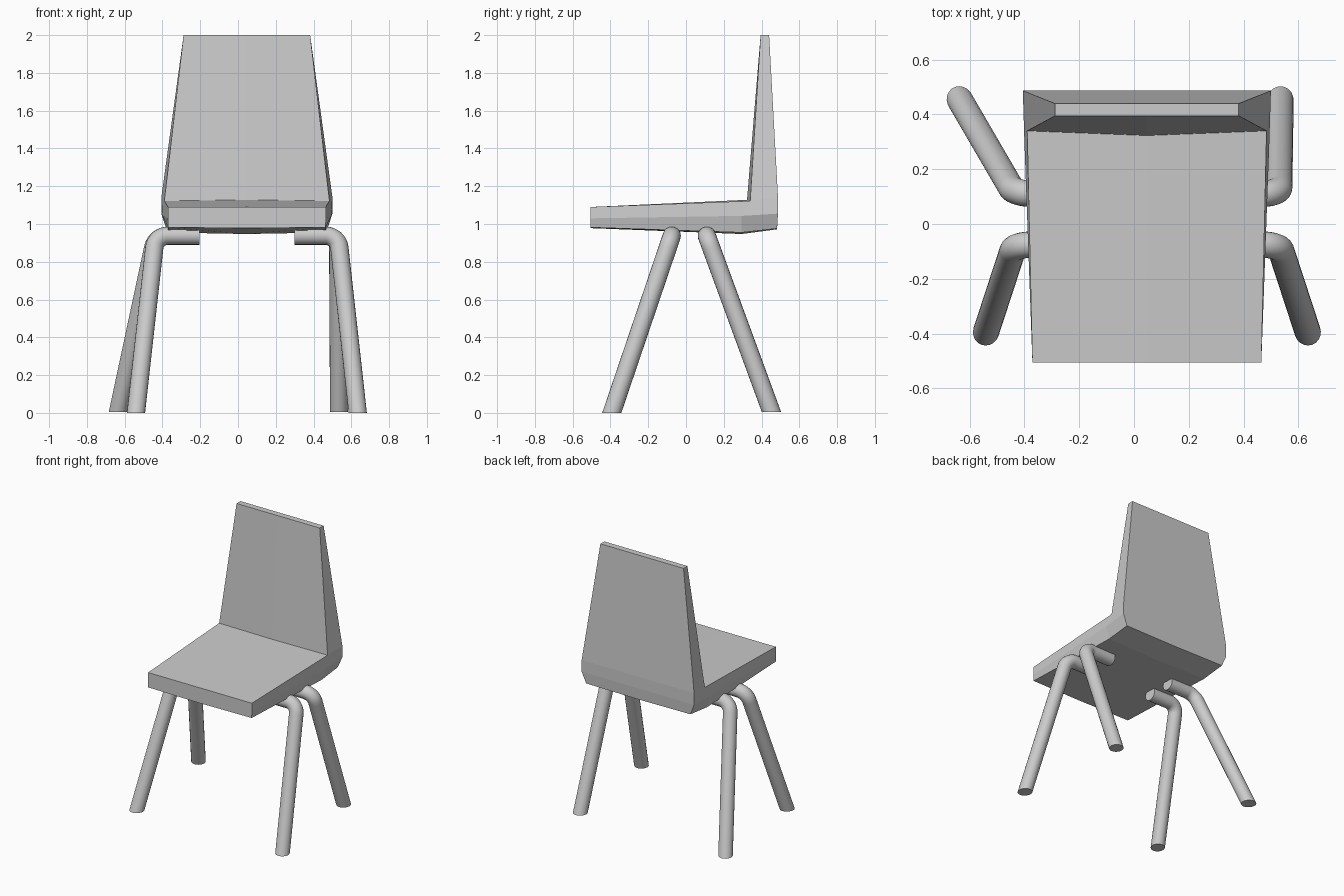
import bpy, bmesh, math
from mathutils import Vector

if "Cube" in bpy.data.objects:
    bpy.data.objects.remove(bpy.data.objects["Cube"])

CX = 0.047      # symmetry plane of the seat shell
R = 0.048       # tube radius
SIDES = 20


def finish(name, bm):
    bmesh.ops.recalc_face_normals(bm, faces=bm.faces)
    mesh = bpy.data.meshes.new(name)
    bm.to_mesh(mesh)
    bm.free()
    ob = bpy.data.objects.new(name, mesh)
    bpy.context.collection.objects.link(ob)
    return ob


# Seat shell: (y, z, half width, centre y offset, centre z offset)
outline = [
    (-0.505, 0.982, 0.417, 0, -0.004),      # front lower edge
    (-0.505, 1.030, 0.418, 0, 0),
    (-0.505, 1.090, 0.418, 0, 0),           # front upper edge
    (0.340, 1.122, 0.437, -0.017, 0.006),   # seat meets back
    (0.395, 2.000, 0.335, 0, 0),            # top of back
    (0.440, 2.000, 0.335, 0, 0),
    (0.487, 1.140, 0.453, 0, 0),            # rear face
    (0.487, 1.055, 0.453, 0, 0),
    (0.482, 0.976, 0.420, 0, -0.004),       # rear lower edge
    (0.295, 0.955, 0.420, 0, -0.008),       # lowest line of underside
]
side_faces = [(1, 2, 3, 10), (10, 3, 6, 7), (3, 4, 5, 6), (0, 1, 10, 9), (9, 10, 7, 8)]
bm = bmesh.new()
mid = [bm.verts.new((CX, y + dy, z + dz)) for y, z, w, dy, dz in outline]
n = len(outline)
for s in (-1, 1):
    rim = [bm.verts.new((CX + s * w, y, z)) for y, z, w, _, _ in outline]
    rim.append(bm.verts.new((CX + s * 0.447, 0.295, 1.043)))
    for i in range(n):
        j = (i + 1) % n
        bm.faces.new((mid[i], mid[j], rim[j], rim[i]))
    for f in side_faces:
        bm.faces.new([rim[i] for i in f])
finish("seat_and_back", bm)


# Bent tube leg with a foot cut level with the floor
def leg(name, start, corner, foot):
    a, c, b = Vector(start), Vector(corner), Vector(foot)
    d1, d2 = (c - a).normalized(), (b - c).normalized()
    axis = d1.cross(d2).normalized()
    p0, p3 = c - d1 * 0.065, c + d2 * 0.065
    p1, p2 = p0.lerp(c, 0.55), p3.lerp(c, 0.55)
    path = [(a, d1)]
    for k in range(9):
        t = k / 8
        u = 1 - t
        p = p0 * u**3 + p1 * (3 * u * u * t) + p2 * (3 * u * t * t) + p3 * t**3
        d = (p1 - p0) * u * u + (p2 - p1) * (2 * u * t) + (p3 - p2) * t * t
        path.append((p, d.normalized()))
    path.append((b, d2))
    bm = bmesh.new()
    rings = []
    for p, d in path:
        side = d.cross(axis)
        ring = []
        for k in range(SIDES):
            ang = math.tau * k / SIDES
            v = p + (axis * math.cos(ang) + side * math.sin(ang)) * R
            if p is b:
                v -= d2 * ((v.z - b.z) / d2.z)
            ring.append(bm.verts.new(v))
        rings.append(ring)
    for r0, r1 in zip(rings, rings[1:]):
        for k in range(SIDES):
            j = (k + 1) % SIDES
            bm.faces.new((r0[k], r0[j], r1[j], r1[k]))
    bm.faces.new(rings[0])
    bm.faces.new(rings[-1])
    for f in bm.faces:
        f.smooth = True
    ob = finish(name, bm)
    bpy.ops.object.select_all(action='DESELECT')
    ob.select_set(True)
    bpy.context.view_layer.objects.active = ob
    bpy.ops.object.shade_smooth_by_angle(angle=math.radians(40))


# Front legs splay evenly, the two back legs differ
for label, s, back_x in (("left", -1, -0.635), ("right", 1, 0.535)):
    x0, x1 = CX + s * 0.252, CX + s * 0.483
    leg("front_leg_" + label, (x0, -0.075, 0.938), (x1, -0.075, 0.938), (CX + s * 0.587, -0.393, 0))
    leg("back_leg_" + label, (x0, 0.11, 0.938), (x1, 0.11, 0.938), (back_x, 0.452, 0.006))
